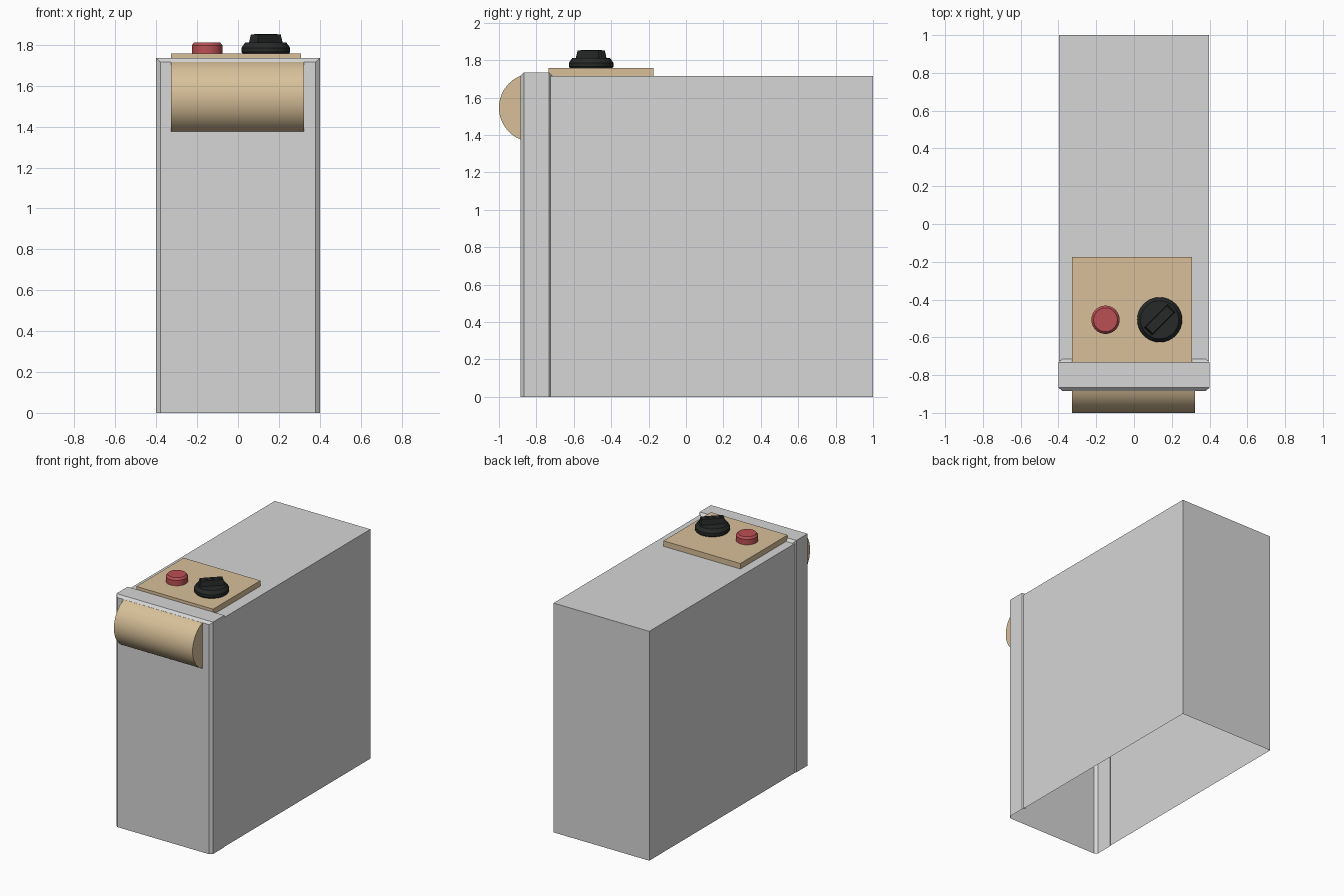
import bpy, bmesh, math
from mathutils import Matrix

if "Cube" in bpy.data.objects:
    bpy.data.objects.remove(bpy.data.objects["Cube"])


def material(name, rgb):
    m = bpy.data.materials.new(name)
    m.diffuse_color = (*rgb, 1)
    m.use_nodes = True
    m.node_tree.nodes["Principled BSDF"].inputs["Base Color"].default_value = m.diffuse_color
    return m


GREY = material("light grey", (0.67, 0.67, 0.67))
TAN = material("tan", (0.69, 0.53, 0.32))
RED = material("red", (0.50, 0.08, 0.088))
BLACK = material("black", (0.02, 0.022, 0.022))


def finish(name, bm, mat, smooth=False):
    bmesh.ops.recalc_face_normals(bm, faces=bm.faces[:])
    me = bpy.data.meshes.new(name)
    bm.to_mesh(me)
    bm.free()
    me.materials.append(mat)
    ob = bpy.data.objects.new(name, me)
    bpy.context.collection.objects.link(ob)
    if smooth:
        bpy.ops.object.select_all(action='DESELECT')
        ob.select_set(True)
        bpy.context.view_layer.objects.active = ob
        bpy.ops.object.shade_smooth_by_angle(angle=math.radians(30))
    return ob


def loft(name, rings, mat, closed=True, cap_start=True, cap_end=True, smooth=False):
    """Skin rings of points; open rings leave a gap between last and first."""
    bm = bmesh.new()
    vs = [[bm.verts.new(p) for p in r] for r in rings]
    n = len(rings[0])
    for a, b in zip(vs, vs[1:]):
        for i in range(n if closed else n - 1):
            j = (i + 1) % n
            bm.faces.new((a[i], a[j], b[j], b[i]))
    if cap_start:
        bm.faces.new(vs[0])
    if cap_end:
        bm.faces.new(vs[-1])
    return finish(name, bm, mat, smooth)


def arch(w, h, y):
    return [(-w, y, 0), (-w, y, h), (w, y, h), (w, y, 0)]


def lathe(name, cx, cy, profile, mat, n=32):
    rings = [[(cx + r * math.cos(2 * math.pi * i / n),
               cy + r * math.sin(2 * math.pi * i / n), z) for i in range(n)]
             for r, z in profile]
    return loft(name, rings, mat, smooth=True)


# hollow casing, open underneath
loft("casing", [arch(0.396, 1.716, -0.725), arch(0.396, 1.716, 1.0)], GREY,
     closed=False, cap_start=False)

# chamfered front cover, open underneath
loft("front_cover", [arch(0.38, 1.717, -0.884), arch(0.40, 1.735, -0.866),
                     arch(0.40, 1.735, -0.733), arch(0.38, 1.716, -0.714)],
     GREY, closed=False, cap_end=False)

# rounded front handle: a circular segment swept along x
R, CY, CZ = 0.183, -0.817, 1.546
half = math.acos((0.883 + CY) / R)
arc = [half * (2 * i / 28 - 1) for i in range(29)]
loft("front_handle", [[(x, CY - R * math.cos(a), CZ + R * math.sin(a)) for a in arc]
                      for x in (-0.327, 0.324)], TAN, smooth=True)

# control panel plate
loft("control_panel", [[(-0.328, -0.734, z), (0.308, -0.734, z),
                        (0.308, -0.174, z), (-0.328, -0.174, z)]
                       for z in (1.714, 1.757)], TAN)

# push button
lathe("push_button", -0.151, -0.507,
      [(0.075, 1.755), (0.075, 1.798), (0.063, 1.812)], RED)

# rotary knob: round base
KX, KY = 0.136, -0.507
lathe("knob_base", KX, KY,
      [(0.112, 1.755), (0.119, 1.765), (0.119, 1.786), (0.101, 1.811)], BLACK)


# rotary knob: tapered diagonal grip with a pointer ridge
def diagonal_bar(name, levels):
    rot = Matrix.Rotation(math.radians(45), 3, 'Z')
    rings = []
    for l, w, z in levels:
        ring = [rot @ Matrix.Identity(3).col[0] * sx * l
                + rot @ Matrix.Identity(3).col[1] * sy * w
                for sx, sy in ((-1, -1), (1, -1), (1, 1), (-1, 1))]
        rings.append([(KX + p.x, KY + p.y, z) for p in ring])
    return loft(name, rings, BLACK)


diagonal_bar("knob_grip", [(0.088, 0.030, 1.805), (0.078, 0.025, 1.852)])
diagonal_bar("knob_pointer", [(0.076, 0.004, 1.850), (0.076, 0.004, 1.854)])
